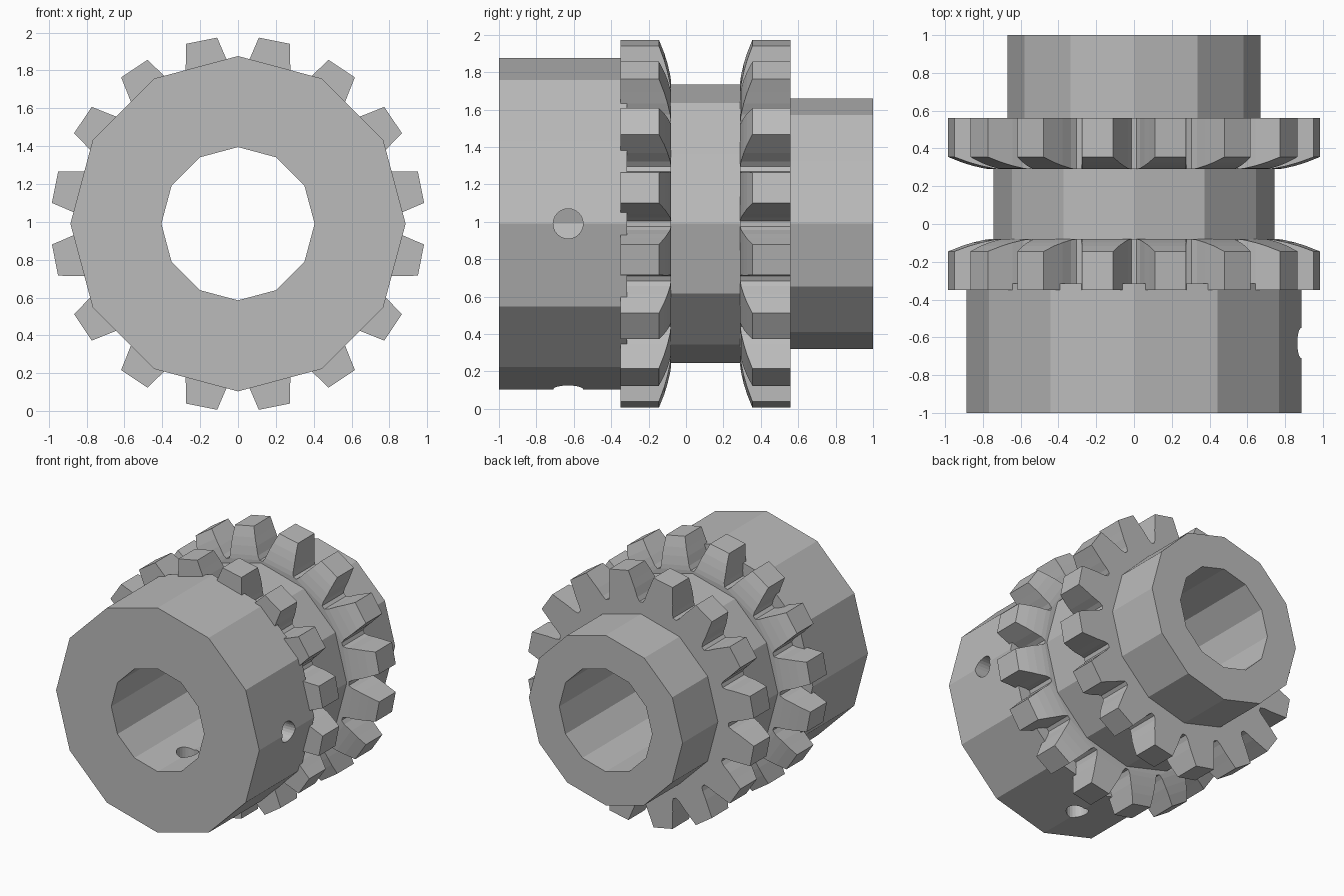
import bpy, bmesh
from math import sin, cos, pi, tau, atan2, hypot
from mathutils import Matrix

AXIS_Z = 0.99
TEETH = 16

cube = bpy.data.objects.get("Cube")
if cube:
    bpy.data.objects.remove(cube, do_unlink=True)

steel = bpy.data.materials.new("grey steel")
steel.use_nodes = True
GREY = (0.5, 0.5, 0.5, 1)
steel.diffuse_color = GREY
steel.node_tree.nodes["Principled BSDF"].inputs["Base Color"].default_value = GREY


def finish(bm, name):
    """Turn a bmesh into a flat-shaded steel object."""
    bmesh.ops.recalc_face_normals(bm, faces=bm.faces)
    mesh = bpy.data.meshes.new(name)
    bm.to_mesh(mesh)
    bm.free()
    mesh.materials.append(steel)
    obj = bpy.data.objects.new(name, mesh)
    bpy.context.collection.objects.link(obj)
    return obj


def on_axis(radius, angle, y):
    return (radius * cos(angle), y, AXIS_Z + radius * sin(angle))


def bridge(bm, a, b):
    """Quads between two closed loops of equal length."""
    for i in range(len(a)):
        j = (i + 1) % len(a)
        bm.faces.new((a[i], a[j], b[j], b[i]))


def lathe(name, profile, sides):
    """Revolve a closed (radius, y) profile about the shaft axis."""
    bm = bmesh.new()
    rings = [[bm.verts.new(on_axis(r, tau * i / sides, y)) for i in range(sides)]
             for r, y in profile]
    for k, ring in enumerate(rings):
        bridge(bm, ring, rings[(k + 1) % len(rings)])
    return finish(bm, name)


# Twelve-sided hubs and drum with a straight bore
body = lathe("hub_and_drum", [
    (0.405, -1), (0.886, -1), (0.886, -0.315), (0.745, -0.315),
    (0.745, 0.54), (0.67, 0.54), (0.67, 1), (0.405, 1)], 12)


# Set screw holes: one on the left side, one underneath
def drill(name, location, turn):
    bm = bmesh.new()
    bmesh.ops.create_cone(bm, cap_ends=True, segments=24, radius1=0.08,
                          radius2=0.08, depth=0.6,
                          matrix=Matrix.Translation(location) @ turn)
    cutter = finish(bm, name)
    cutter.hide_render = True
    mod = body.modifiers.new(name, "BOOLEAN")
    mod.operation = "DIFFERENCE"
    mod.solver = "EXACT"
    mod.object = cutter
    bpy.context.view_layer.objects.active = body
    bpy.ops.object.modifier_apply(modifier=name)
    bpy.data.objects.remove(cutter, do_unlink=True)


drill("side_hole", (0.66, -0.63, AXIS_Z), Matrix.Rotation(pi / 2, 4, "Y"))
drill("bottom_hole", (0, -0.63, AXIS_Z - 0.66), Matrix.Identity(4))


# Sprocket: half a tooth as (half width, distance from axis), root to tip
HALF_TOOTH = [(0.135, 0.752), (0.123, 0.785), (0.113, 0.85),
              (0.1, 0.91), (0.084, 0.986)]


def inner_depth(radius):
    """Thickness of the sprocket, relieved towards the tooth tips."""
    t = max(0, radius - 0.77) / 0.22
    return 0.27 - 0.035 * t - 0.03 * t * t


def sprocket(name, outer_y, direction):
    bm = bmesh.new()
    outline = [(-w, d) for w, d in HALF_TOOTH] + [(w, d) for w, d in HALF_TOOTH[::-1]]
    n = len(outline)
    flat, relieved = [], []
    flat_core, relieved_core = [], []
    for tooth in range(TEETH):
        centre = tau * (tooth + 0.5) / TEETH
        for w, d in outline:
            r, a = hypot(w, d), centre + atan2(w, d)
            flat.append(bm.verts.new(on_axis(r, a, outer_y)))
            relieved.append(bm.verts.new(
                on_axis(r, a, outer_y + direction * inner_depth(r))))
        for w in (-0.1, 0.1):
            a = centre + w
            flat_core.append(bm.verts.new(on_axis(0.6, a, outer_y)))
            relieved_core.append(bm.verts.new(
                on_axis(0.6, a, outer_y + direction * 0.27)))
    bridge(bm, flat, relieved)
    bridge(bm, flat_core, relieved_core)
    # Side faces: strips across each tooth, then the web down to the core
    for rim, core in ((flat, flat_core), (relieved, relieved_core)):
        for tooth in range(TEETH):
            s = tooth * n
            for k in range(n // 2 - 1):
                bm.faces.new((rim[s + k], rim[s + k + 1],
                              rim[s + n - 2 - k], rim[s + n - 1 - k]))
            c = tooth * 2
            bm.faces.new((rim[s], rim[s + n - 1], core[c + 1], core[c]))
            bm.faces.new((rim[s + n - 1], rim[(s + n) % len(rim)],
                          core[(c + 2) % len(core)], core[c + 1]))
    return finish(bm, name)


sprocket("front_sprocket", -0.35, 1)
sprocket("rear_sprocket", 0.56, -1)
